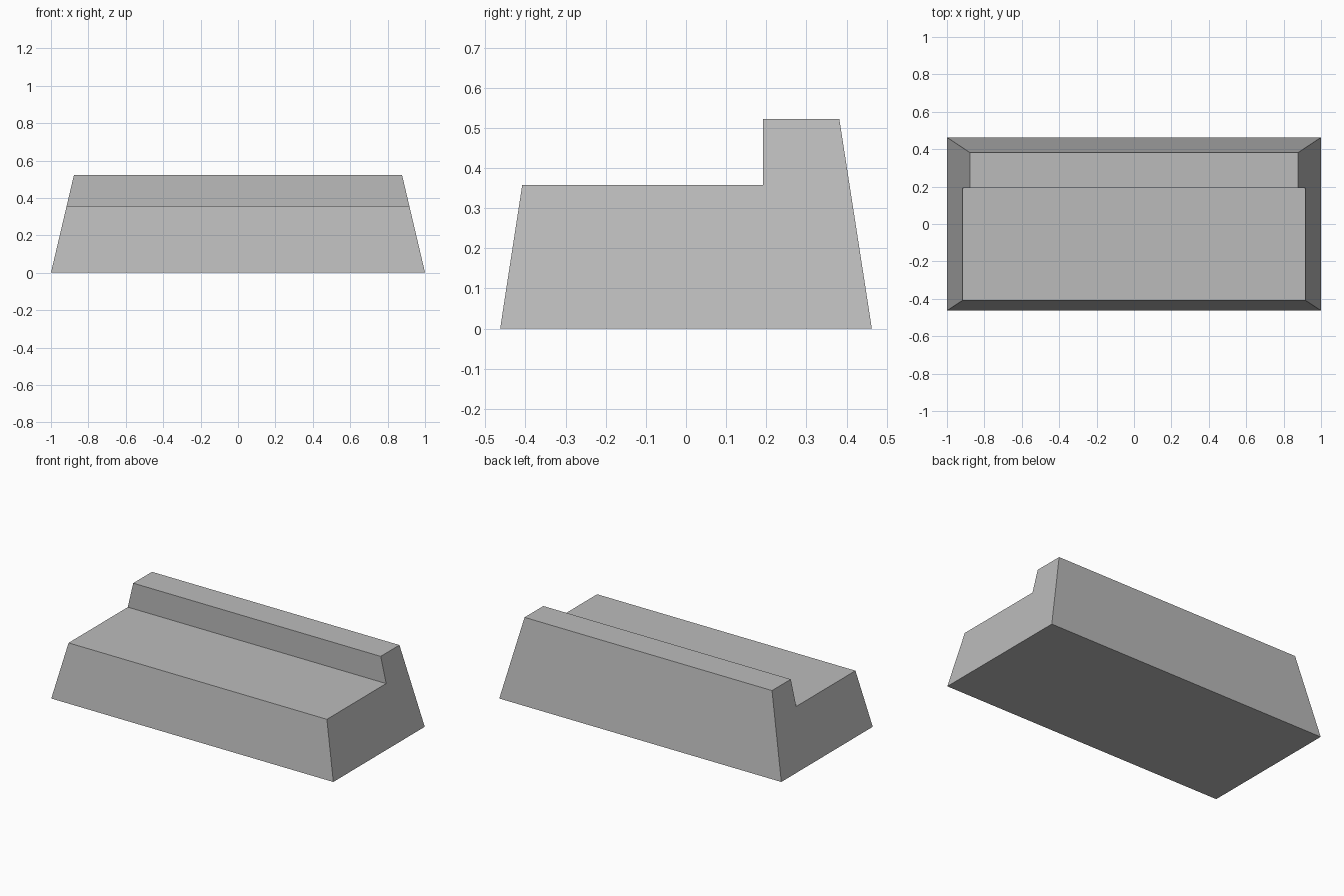
import bpy
import bmesh

cube = bpy.data.objects.get("Cube")
if cube:
    bpy.data.objects.remove(cube, do_unlink=True)

# Plain grey material
grey = bpy.data.materials.new("plain grey")
grey.use_nodes = True
colour = (0.5, 0.5, 0.5, 1)
grey.diffuse_color = colour
grey.node_tree.nodes["Principled BSDF"].inputs["Base Color"].default_value = colour

# Stepped side profile (y, z), with a raised ledge along the back
PROFILE = [(-0.463, 0), (0.463, 0), (0.382, 0.522),
           (0.192, 0.522), (0.192, 0.358), (-0.408, 0.358)]
END_TAPER = 0.235  # inward lean of both ends per unit of height

# Stepped block with leaning ends
bm = bmesh.new()
ends = [[bm.verts.new((side * (1 - END_TAPER * z), y, z)) for y, z in PROFILE]
        for side in (-1, 1)]
for end in ends:
    bm.faces.new(end)
for i in range(len(PROFILE)):
    j = (i + 1) % len(PROFILE)
    bm.faces.new((ends[0][i], ends[0][j], ends[1][j], ends[1][i]))
bmesh.ops.recalc_face_normals(bm, faces=bm.faces)

mesh = bpy.data.meshes.new("stepped_block")
bm.to_mesh(mesh)
bm.free()
mesh.materials.append(grey)
block = bpy.data.objects.new("stepped_block", mesh)
bpy.context.collection.objects.link(block)
